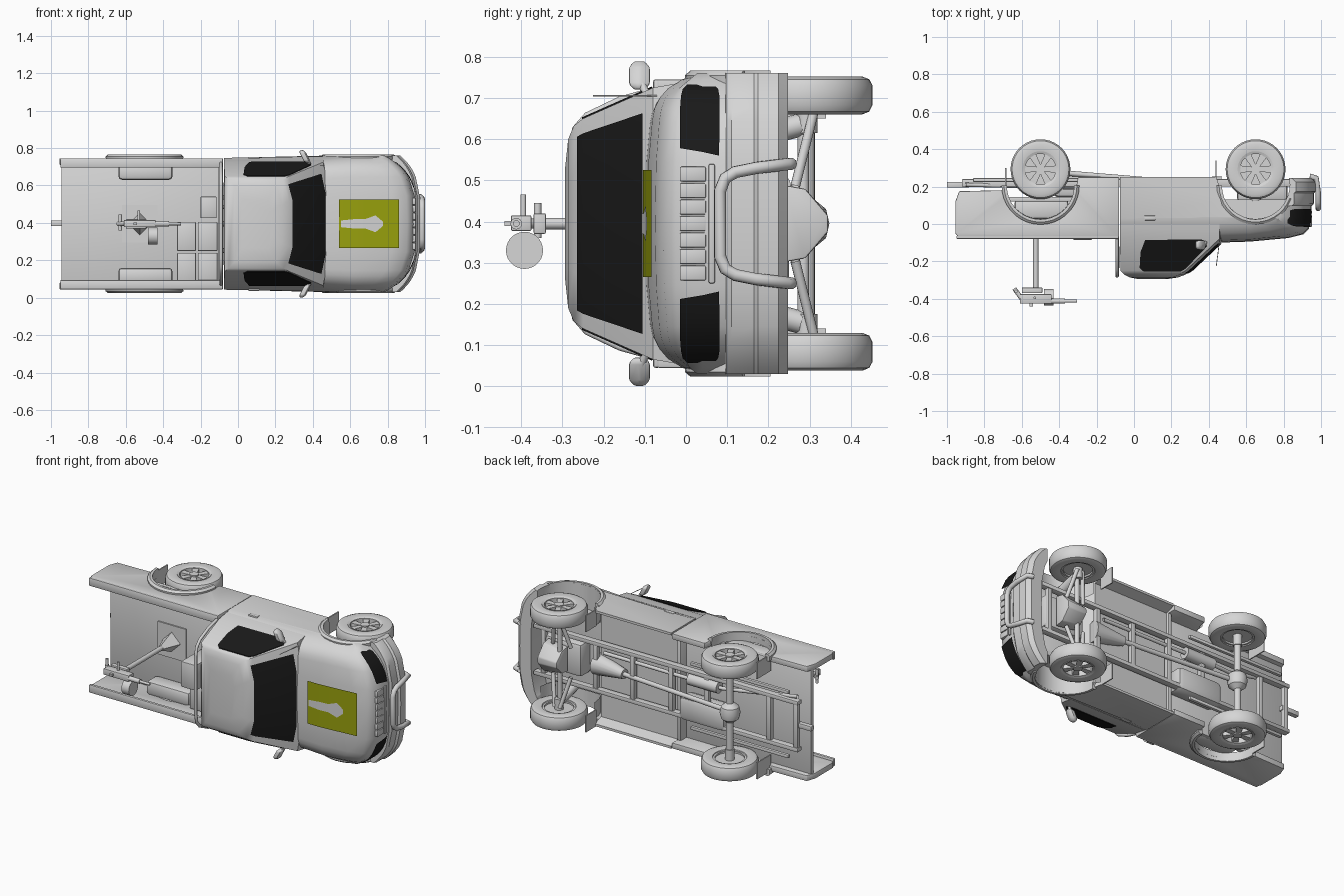
import bpy, bmesh, math
from mathutils import Matrix, Vector

if "Cube" in bpy.data.objects:
    bpy.data.objects.remove(bpy.data.objects["Cube"])

# Built as (u forward, v left, h up), then the vehicle is laid on its side
LAY = Matrix(((1, 0, 0, 0), (0, 0, -1, 0), (0, 1, 0, 0.395), (0, 0, 0, 1)))
SIDES = (("left", 1), ("right", -1))


def material(name, rgb):
    m = bpy.data.materials.new(name)
    m.diffuse_color = (*rgb, 1)
    m.use_nodes = True
    m.node_tree.nodes["Principled BSDF"].inputs["Base Color"].default_value = m.diffuse_color
    return m


GREY = material("light grey", (0.67, 0.67, 0.67))
BLACK = material("black glass", (0.01, 0.01, 0.01))
GREEN = material("olive green", (0.32, 0.36, 0.004))


def finish(name, bm, mat=GREY, bevel=0, cutters=()):
    bmesh.ops.recalc_face_normals(bm, faces=bm.faces)
    bm.transform(LAY)
    me = bpy.data.meshes.new(name)
    bm.to_mesh(me)
    bm.free()
    me.materials.append(mat)
    ob = bpy.data.objects.new(name, me)
    bpy.context.collection.objects.link(ob)
    bpy.ops.object.select_all(action='DESELECT')
    bpy.context.view_layer.objects.active = ob
    ob.select_set(True)
    for c in cutters:
        mod = ob.modifiers.new("cut", 'BOOLEAN')
        mod.operation, mod.object, mod.solver = 'DIFFERENCE', c, 'EXACT'
        bpy.ops.object.modifier_apply(modifier=mod.name)
    if bevel:
        mod = ob.modifiers.new("bevel", 'BEVEL')
        mod.width, mod.segments, mod.limit_method = bevel, 2, 'ANGLE'
        bpy.ops.object.modifier_apply(modifier=mod.name)
    bpy.ops.object.shade_smooth_by_angle(angle=math.radians(35))
    return ob


def loft(name, rings, mat=GREY, closed=True, caps=True, loop=False, **kw):
    bm = bmesh.new()
    vs = [[bm.verts.new(p) for p in r] for r in rings]
    n = len(rings[0])
    for a, b in zip(vs, vs[1:] + vs[:1] if loop else vs[1:]):
        for i in range(n if closed else n - 1):
            j = (i + 1) % n
            bm.faces.new((a[i], a[j], b[j], b[i]))
    if caps and not loop:
        bm.faces.new(vs[0])
        bm.faces.new(vs[-1])
    return finish(name, bm, mat, **kw)


def box(name, u, v, h, mat=GREY, bevel=0.004, **kw):
    return loft(name, [[(a, v[0], h[0]), (a, v[1], h[0]), (a, v[1], h[1]), (a, v[0], h[1])] for a in u],
                mat, bevel=bevel, **kw)


def sided(v, s):
    return sorted((v[0] * s, v[1] * s))


def rod(name, a, b, r, r2=None, n=16):
    a, b = Vector(a), Vector(b)
    q = (b - a).to_track_quat('Z', 'Y')
    ring = lambda c, rr: [c + q @ Vector((rr * math.cos(t), rr * math.sin(t), 0))
                          for t in (2 * math.pi * i / n for i in range(n))]
    return loft(name, [ring(a, r), ring(b, r if r2 is None else r2)])


def tube(name, pts, r):
    cu = bpy.data.curves.new(name, 'CURVE')
    cu.dimensions, cu.bevel_depth, cu.bevel_resolution = '3D', r, 3
    sp = cu.splines.new('POLY')
    sp.points.add(len(pts) - 1)
    for p, c in zip(sp.points, pts):
        p.co = (*(LAY @ Vector(c)), 1)
    cu.materials.append(GREY)
    ob = bpy.data.objects.new(name, cu)
    bpy.context.collection.objects.link(ob)
    bpy.ops.object.select_all(action='DESELECT')
    bpy.context.view_layer.objects.active = ob
    ob.select_set(True)
    bpy.ops.object.convert(target='MESH')
    bpy.ops.object.shade_smooth_by_angle(angle=math.radians(60))


def lathe(name, profile, c, s, n=40):
    # profile of (radius, distance from centre line) spun about the axle
    rings = [[(c[0] + r * math.cos(t), s * v, c[1] + r * math.sin(t)) for r, v in profile]
             for t in (2 * math.pi * i / n for i in range(n))]
    return loft(name, rings, loop=True)


# Wheel arch cutters
AXLES = (("rear", -0.50), ("front", 0.65))
cutters = {}
for end, u in AXLES:
    cutters[end] = []
    for side, s in SIDES:
        c = rod("arch_cutter", (u, s * 0.22, -0.21), (u, s * 0.5, -0.21), 0.183, n=40)
        c.hide_render = True
        cutters[end].append(c)

# Lower cab, fenders, bonnet and nose: side profile swept across the width
nose = lambda v: 0.945 - 9.3 * v ** 4
drops = [(0, 0), (0.15, 0.003), (0.25, 0.012), (0.28, 0.018), (0.305, 0.03), (0.328, 0.05), (0.35, 0.085), (0.365, 0.13)]
across = [(-v, d) for v, d in drops[:0:-1]] + drops
rings = []
for v, d in across:
    n, b = nose(v), (-0.25 if abs(v) > 0.34 else -0.19)
    prof = [(-0.075, 0.1 - d), (0.44, 0.1 - d), (0.62, 0.094 - d), (n - 0.12, 0.075 - d * 0.85),
            (n - 0.04, 0.055 - d * 0.75), (n - 0.01, 0.025 - d * 0.4), (n + 0.004, -0.04), (n + 0.004, -0.10),
            (n - 0.04, -0.13), (0.48, -0.13), (0.44, b), (-0.075, b)]
    rings.append([(u, v * (0.965 if u < 0.46 else 1), h) for u, h in prof])
loft("lower_body", rings, cutters=cutters["front"])

# Greenhouse: stacked outlines (height, half width, back, front, bow)
levels = [(0.0, 0.344, -0.075, 0.486, 0.03), (0.08, 0.33, -0.075, 0.486, 0.03), (0.25, 0.255, -0.072, 0.305, 0.03),
          (0.272, 0.238, -0.05, 0.272, 0.03), (0.286, 0.205, -0.02, 0.235, 0.03), (0.294, 0.13, 0.02, 0.18, 0.02)]
loft("cab_roof", [[(b, -v, h), (b, v, h), (f - w, v, h), (f, v / 2, h), (f, -v / 2, h), (f - w, -v, h)]
                  for h, v, b, f, w in levels])

# Windows
rows = []
for h, v in ((0.105, 0.268), (0.25, 0.219), (0.264, 0.211)):
    f = 0.486 - (h - 0.08) * 1.065 + 0.009
    if h > 0.25:
        f -= 0.008
    rows.append([(f - 0.022, -v, h), (f, -v * 0.6, h), (f, v * 0.6, h), (f - 0.022, v, h)])
loft("windscreen", rows, BLACK, closed=False, caps=False)
pane = [(0.06, 0.085), (0.035, 0.15), (0.03, 0.235), (0.05, 0.253), (0.25, 0.253), (0.275, 0.24), (0.39, 0.12), (0.385, 0.095), (0.36, 0.083)]
for side, s in SIDES:
    loft(side + "_side_window", [[(u, s * (0.33 - (h - 0.08) * 0.441 + o), h) for u, h in pane]
                                 for o in (-0.002, 0.004)], BLACK)
loft("rear_window", [[(-0.074 - o, v, h) for v, h in
                      ((-0.22, 0.12), (0.22, 0.12), (0.19, 0.235), (-0.19, 0.235))] for o in (0, 0.003)], BLACK)

# Headlights wrapped on the nose
for side, s in SIDES:
    strips = []
    for v, lo, hi in ((0.165, -0.08, 0.014), (0.21, -0.081, 0.015), (0.25, -0.081, 0.015), (0.285, -0.081, 0.014),
                      (0.31, -0.081, 0.012), (0.327, -0.078, 0.008)):
        ins = 0.018 if v < 0.2 else 0
        strips.append([(nose(v) + 0.010, s * v, lo), (nose(v) + 0.010, s * (v + ins / 2), -0.04),
                       (nose(v) + 0.005, s * (v + ins), hi)])
    strips.append([(0.822, s * 0.338, h) for h in (-0.068, -0.04, -0.004)])
    loft(side + "_headlight", strips, BLACK, closed=False, caps=False)

# Grille slats
for i in range(7):
    v = -0.12 + 0.04 * i
    box("grille_slat", (0.92, 0.951), (v - 0.018, v + 0.018), (-0.048, 0.015), bevel=0.003)
box("grille_lower_bar", (0.92, 0.953), (-0.145, 0.145), (-0.07, -0.055))

# Bonnet panel with a plain patch
plate = lambda u: 0.098 - 0.085 * max(0, u - 0.62) + 0.004
for name, stations, o, mat in (("bonnet_panel", ((0.54, 0.13), (0.62, 0.13), (0.74, 0.13), (0.86, 0.13)), 0.002, GREEN),
                               ("bonnet_patch", ((0.55, 0.018), (0.62, 0.025), (0.68, 0.025), (0.735, 0.045), (0.775, 0.012)), 0.006, GREY)):
    loft(name, [[(u, -w, plate(u) + o), (u, w, plate(u) + o)] for u, w in stations], mat, closed=False, caps=False)

# Front bumper and bull bar
rings = []
for v, d in across:
    n = 0.962 - 6 * v ** 4
    prof = [(n - 0.09, -0.095), (n - 0.01, -0.097), (n, -0.11), (n, -0.165), (n + 0.012, -0.175), (n + 0.01, -0.225), (n - 0.015, -0.247), (n - 0.09, -0.247)]
    rings.append([(u, v, h) for u, h in prof])
loft("front_bumper", rings, cutters=cutters["front"])
half = [(0.94, 0.145, -0.255), (0.975, 0.144, -0.245), (0.984, 0.135, -0.17), (0.985, 0.125, -0.12), (0.985, 0.11, -0.095), (0.985, 0.08, -0.083)]
tube("bull_bar", half + [(u, -v, h) for u, v, h in half[::-1]], 0.015)

# Load bed
wall = [(-0.935, -0.175), (-0.31, -0.19), (-0.30, -0.25), (-0.08, -0.25), (-0.08, 0.07), (-0.94, 0.07), (-0.955, 0.05), (-0.955, -0.12)]
for k, (side, s) in enumerate(SIDES):
    loft(side + "_bed_wall", [[(u, s * w, h) for u, h in wall] for w in (0.315, 0.35)],
         cutters=[cutters["rear"][k]], bevel=0.006)
    box(side + "_bed_rail", (-0.95, -0.08), sided((0.30, 0.35), s), (0.062, 0.08), bevel=0.006)
    box(side + "_wheel_box", (-0.64, -0.35), sided((0.235, 0.32), s), (-0.13, -0.025), bevel=0.02)
    for end, u in AXLES:
        # Wheel arch flares
        arc = [math.radians(a) for a in range(20 if end == "front" else 0, 181, 10)]
        loft(end + "_arch_flare", [[(u + r * math.cos(t), s * v, -0.205 + r * math.sin(t)) for r, v in
                                    ((0.18, 0.33), (0.205, 0.33), (0.208, 0.36), (0.195, 0.371), (0.18, 0.371))] for t in arc])
        # Inner arch liners
        arc = [math.radians(a) for a in range(0, 181, 15)]
        loft(end + "_arch_liner", [[(u + 0.182 * math.cos(t), s * v, -0.21 + 0.182 * math.sin(t))
                                    for v in (0.23 if end == "front" else 0.316, 0.35)] for t in arc], closed=False, caps=False)
    # Mirrors
    loft(side + "_mirror", [[(0.375 - 0.5 * (v - 0.32) + a * k2, s * v, 0.113 + b * k2) for a, b in
                             ((-0.016, -0.022), (0.012, -0.026), (0.02, 0), (0.012, 0.026), (-0.016, 0.022))]
                            for v, k2 in ((0.325, 0.5), (0.338, 1), (0.38, 1), (0.394, 0.5))], bevel=0.005)
    tube(side + "_mirror_arm", [(0.39, s * 0.30, 0.09), (0.37, s * 0.345, 0.11)], 0.01)
    box(side + "_door_handle", (0.055, 0.115), sided((0.335, 0.358), s), (-0.045, -0.02))
    box("front_mud_flap", (0.435, 0.442), sided((0.255, 0.355), s), (-0.34, -0.24), bevel=0)
    box("rear_mud_flap", (-0.69, -0.683), sided((0.255, 0.355), s), (-0.30, -0.17), bevel=0)
box("bed_floor", (-0.945, -0.08), (-0.32, 0.32), (-0.145, -0.12))
box("bed_front_wall", (-0.105, -0.08), (-0.32, 0.32), (-0.2, 0.075))
hoop = [(-0.09, 0.325, 0.07), (-0.09, 0.30, 0.16), (-0.09, 0.262, 0.24), (-0.09, 0.23, 0.268), (-0.09, 0.18, 0.278)]
tube("roll_hoop", hoop + [(u, -v, h) for u, v, h in hoop[::-1]], 0.009)
tube("aerial", [(0.46, 0.31, 0.07), (0.44, 0.31, 0.225)], 0.002)

# Crates in the bed
for u, v, h in (((-0.325, -0.225), (-0.31, -0.155), 0.0), ((-0.215, -0.11), (-0.31, -0.155), 0.05),
                ((-0.325, -0.225), (-0.145, 0.01), 0.085), ((-0.215, -0.11), (-0.145, 0.01), 0.05), ((-0.2, -0.115), (0.03, 0.145), -0.02)):
    box("crate", u, v, (-0.12, h))

# Pedestal mount and gun
box("mount_plate", (-0.62, -0.43), (-0.1, 0.1), (-0.12, -0.112), bevel=0)
rod("mount_base", (-0.525, 0, -0.115), (-0.525, 0, -0.01), 0.06, 0.018, n=4)
rod("mount_post", (-0.525, 0, -0.02), (-0.525, 0, 0.37), 0.014)
box("gun_cradle", (-0.60, -0.49), (-0.025, 0.025), (0.34, 0.37))
box("gun_receiver", (-0.61, -0.44), (-0.018, 0.02), (0.375, 0.425))
rod("gun_barrel", (-0.45, 0, 0.412), (-0.305, 0, 0.412), 0.008)
rod("gun_sleeve", (-0.45, 0, 0.412), (-0.37, 0, 0.412), 0.014)
rod("ammo_drum", (-0.48, -0.065, 0.392), (-0.43, -0.065, 0.392), 0.045, n=28)
rod("gun_handle_bar", (-0.63, -0.035, 0.36), (-0.63, 0.05, 0.36), 0.009)
rod("gun_grip", (-0.64, 0, 0.345), (-0.60, 0, 0.40), 0.012)
rod("gun_side_lever", (-0.53, 0, 0.395), (-0.53, 0.07, 0.395), 0.007)
box("gun_sight", (-0.56, -0.54), (-0.006, 0.006), (0.42, 0.44), bevel=0)

# Wheels
tyre = [(0.095, 0.27), (0.135, 0.265), (0.152, 0.272), (0.16, 0.288), (0.16, 0.335), (0.152, 0.35), (0.135, 0.357), (0.095, 0.352), (0.09, 0.335), (0.09, 0.28)]
for end, u in AXLES:
    for side, s in SIDES:
        lathe(end + "_tyre", tyre, (u, -0.293), s)
        lathe(end + "_rim", [(0.082, 0.275), (0.096, 0.275), (0.096, 0.355), (0.082, 0.35)], (u, -0.293), s)
        rod(end + "_brake_disc", (u, s * 0.285, -0.293), (u, s * 0.315, -0.293), 0.09, n=28)
        rod(end + "_hub", (u, s * 0.22, -0.293), (u, s * 0.352, -0.293), 0.026)
        for i in range(6):
            t = math.pi * i / 3
            d, p = Vector((math.cos(t), 0, math.sin(t))), Vector((-math.sin(t), 0, math.cos(t)))
            c = Vector((u, 0, -0.293))
            loft(end + "_spoke", [[c + d * r + p * w + Vector((0, s * v, 0)) for w, v in
                                   ((-k, 0.32), (k, 0.32), (k, 0.345), (-k, 0.345))] for r, k in ((0.015, 0.012), (0.088, 0.02))])

# Chassis and running gear
for side, s in SIDES:
    box(side + "_frame_rail", (-0.92, 0.86), sided((0.13, 0.155), s), (-0.24, -0.2))
    box(side + "_leaf_spring", (-0.86, -0.2), sided((0.185, 0.205), s), (-0.245, -0.225))
    for du in (-0.06, 0.06):
        tube("front_arm", [(0.65 + du, s * 0.09, -0.265), (0.65 + du * 0.3, s * 0.27, -0.31)], 0.012)
    rod("front_spring", (0.65, s * 0.24, -0.28), (0.65, s * 0.2, -0.13), 0.028)
for u in (-0.9, -0.72, -0.3, -0.06, 0.2, 0.45, 0.8):
    box("cross_member", (u - 0.015, u + 0.015), (-0.15, 0.15), (-0.235, -0.205))
rod("rear_axle", (-0.5, -0.28, -0.293), (-0.5, 0.28, -0.293), 0.02)
rod("front_axle", (0.65, -0.28, -0.285), (0.65, 0.28, -0.285), 0.014)
lathe("rear_differential", [(0.02, -0.06), (0.05, -0.035), (0.058, 0), (0.05, 0.035), (0.02, 0.06)], (-0.5, -0.29), 1, 20)
skid = [(-0.095, -0.235), (0.095, -0.235), (0.085, -0.29), (0.02, -0.345), (-0.02, -0.345), (-0.085, -0.29)]
loft("front_skid_plate", [[(u, v * k, h) for v, h in skid] for u, k in ((0.63, 0.8), (0.76, 1))], bevel=0.006)
rod("gearbox", (0.46, 0, -0.19), (0.26, 0, -0.22), 0.065, 0.028)
rod("drive_shaft", (0.27, 0, -0.22), (-0.46, 0, -0.28), 0.014)
box("engine_sump", (0.55, 0.82), (-0.1, 0.1), (-0.225, -0.12), bevel=0.02)
box("fuel_tank", (-0.43, -0.12), (-0.165, -0.02), (-0.25, -0.14), bevel=0.03)
rod("silencer", (-0.38, 0.09, -0.22), (-0.18, 0.09, -0.22), 0.035)
tube("exhaust_pipe", [(0.4, 0.09, -0.215), (-0.2, 0.09, -0.22), (-0.4, 0.09, -0.22), (-0.52, 0.1, -0.2), (-0.9, 0.17, -0.21)], 0.011)
box("tow_hitch", (-1.0, -0.88), (-0.012, 0.018), (-0.225, -0.195))

for pair in cutters.values():
    for c in pair:
        bpy.data.objects.remove(c)
